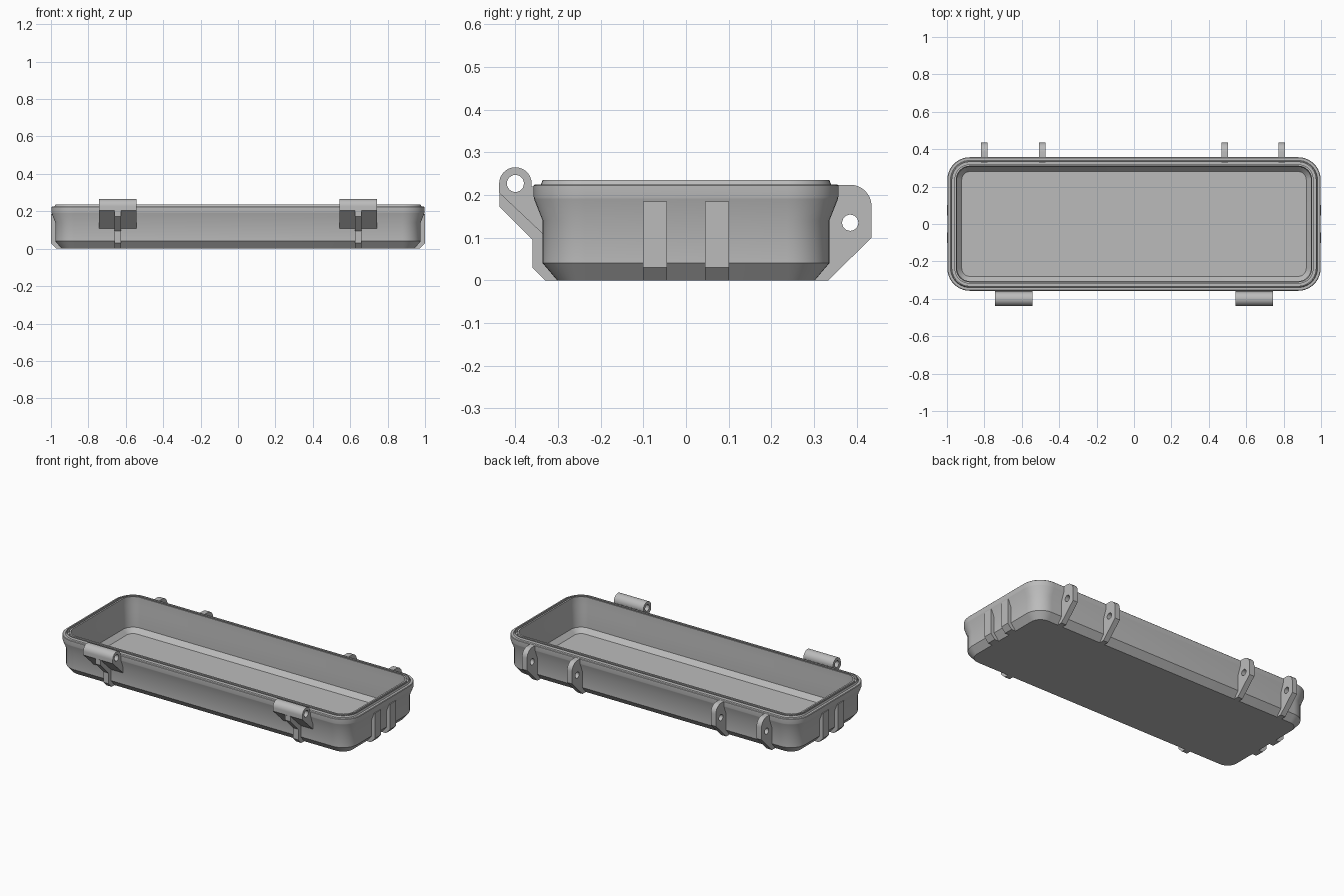
import bpy, bmesh, math
from mathutils import Matrix

if "Cube" in bpy.data.objects:
    bpy.data.objects.remove(bpy.data.objects["Cube"])

grey = bpy.data.materials.new("plain grey")
grey.diffuse_color = (0.5, 0.5, 0.5, 1)
grey.use_nodes = True
grey.node_tree.nodes["Principled BSDF"].inputs["Base Color"].default_value = grey.diffuse_color


def finish(obj):
    obj.data.materials.clear()
    obj.data.materials.append(grey)
    bpy.ops.object.select_all(action='DESELECT')
    obj.select_set(True)
    bpy.context.view_layer.objects.active = obj
    bpy.ops.object.shade_smooth_by_angle(angle=math.radians(28))


def arc(cy, cz, r, a0, a1, n):
    return [(cy + r * math.cos(math.radians(a0 + (a1 - a0) * i / n)),
             cz + r * math.sin(math.radians(a0 + (a1 - a0) * i / n))) for i in range(n + 1)]


def rounded_ring(inset, n=10):
    """Rounded rectangle, drawn inward from the rim outline."""
    hx, hy, r = 0.998 - inset, 0.357 - inset, max(0.12 - inset, 0.03)
    pts = []
    for k, (sx, sy) in enumerate([(1, 1), (-1, 1), (-1, -1), (1, -1)]):
        pts += arc(sx * (hx - r), sy * (hy - r), r, 90 * k, 90 * k + 90, n)
    return pts


def plate(name, outline, x, width, hole=None):
    """Extrude a y-z outline along x, with an optional round hole."""
    cu = bpy.data.curves.new(name, 'CURVE')
    cu.dimensions, cu.fill_mode, cu.extrude = '2D', 'BOTH', width / 2
    for pts in [outline] + ([hole] if hole else []):
        sp = cu.splines.new('POLY')
        sp.points.add(len(pts) - 1)
        for p, (a, b) in zip(sp.points, pts):
            p.co = (a, b, 0, 1)
        sp.use_cyclic_u = True
    tmp = bpy.data.objects.new(name + "_curve", cu)
    bpy.context.collection.objects.link(tmp)
    bpy.context.view_layer.update()
    me = bpy.data.meshes.new_from_object(tmp.evaluated_get(bpy.context.evaluated_depsgraph_get()))
    bpy.data.objects.remove(tmp)
    me.transform(Matrix(((0, 0, 1, x), (1, 0, 0, 0), (0, 1, 0, 0), (0, 0, 0, 1))))
    bm = bmesh.new()
    bm.from_mesh(me)
    bmesh.ops.remove_doubles(bm, verts=bm.verts, dist=1e-5)
    bmesh.ops.recalc_face_normals(bm, faces=bm.faces)
    bm.to_mesh(me)
    bm.free()
    obj = bpy.data.objects.new(name, me)
    bpy.context.collection.objects.link(obj)
    finish(obj)


# Tray shell: (inset, height) from the underside, over the rim, to the floor
section = [(0.055, 0), (0.021, 0.04), (0.021, 0.14), (0.001, 0.19), (0, 0.195), (0, 0.222),
           (0.003, 0.225), (0.017, 0.225), (0.021, 0.235), (0.026, 0.235), (0.026, 0.215),
           (0.038, 0.215), (0.038, 0.235), (0.048, 0.235),
           (0.048, 0.19), (0.052, 0.14), (0.052, 0.05), (0.077, 0.022)]
bm = bmesh.new()
rings = [[bm.verts.new((x, y, z)) for x, y in rounded_ring(i)] for i, z in section]
for a, b in zip(rings, rings[1:]):
    for j in range(len(a)):
        k = (j + 1) % len(a)
        bm.faces.new((a[j], a[k], b[k], b[j]))
bm.faces.new(rings[0])
bm.faces.new(rings[-1])
bmesh.ops.recalc_face_normals(bm, faces=bm.faces)
mesh = bpy.data.meshes.new("tray_shell")
bm.to_mesh(mesh)
bm.free()
tray = bpy.data.objects.new("tray_shell", mesh)
bpy.context.collection.objects.link(tray)
finish(tray)

# Front hinge barrels, each with a support rib underneath
pin = arc(-0.4, 0.227, 0.02, 0, 345, 23)
barrel = [(-0.325, 0.22)] + arc(-0.4, 0.227, 0.038, -10, 180, 18) + [(-0.438, 0.205), (-0.335, 0.108), (-0.325, 0.108)]
rib = [(-0.325, 0.11), (-0.4, 0.175), (-0.437, 0.205), (-0.437, 0.172), (-0.36, 0.095), (-0.36, 0.03), (-0.33, 0), (-0.3, 0), (-0.325, 0.04)]
for x in (-0.643, 0.643):
    plate("hinge_barrel", barrel, x, 0.2, pin)
    plate("hinge_rib", rib, x, 0.036)

# Back latch lugs
lug = [(0.33, 0.224)] + arc(0.385, 0.174, 0.05, 90, 0, 8) + [(0.435, 0.1), (0.334, 0), (0.3, 0), (0.325, 0.04)]
lug_hole = arc(0.385, 0.135, 0.019, 0, 345, 23)
for x in (-0.8, -0.49, 0.485, 0.79):
    plate("latch_lug", lug, x, 0.034, lug_hole)

# Paired ribs on both ends
for s in (-1, 1):
    for y in (-0.073, 0.073):
        pts = [(0.94, 0), (0.972, 0), (1.0, 0.03), (1.0, 0.185), (0.965, 0.185), (0.965, 0.035)]
        bm = bmesh.new()
        ends = [[bm.verts.new((s * x, y + d, z)) for x, z in pts] for d in (-0.028, 0.028)]
        for e in ends:
            bm.faces.new(e)
        for j in range(len(pts)):
            k = (j + 1) % len(pts)
            bm.faces.new((ends[0][j], ends[0][k], ends[1][k], ends[1][j]))
        bmesh.ops.recalc_face_normals(bm, faces=bm.faces)
        mesh = bpy.data.meshes.new("end_rib")
        bm.to_mesh(mesh)
        bm.free()
        obj = bpy.data.objects.new("end_rib", mesh)
        bpy.context.collection.objects.link(obj)
        finish(obj)
